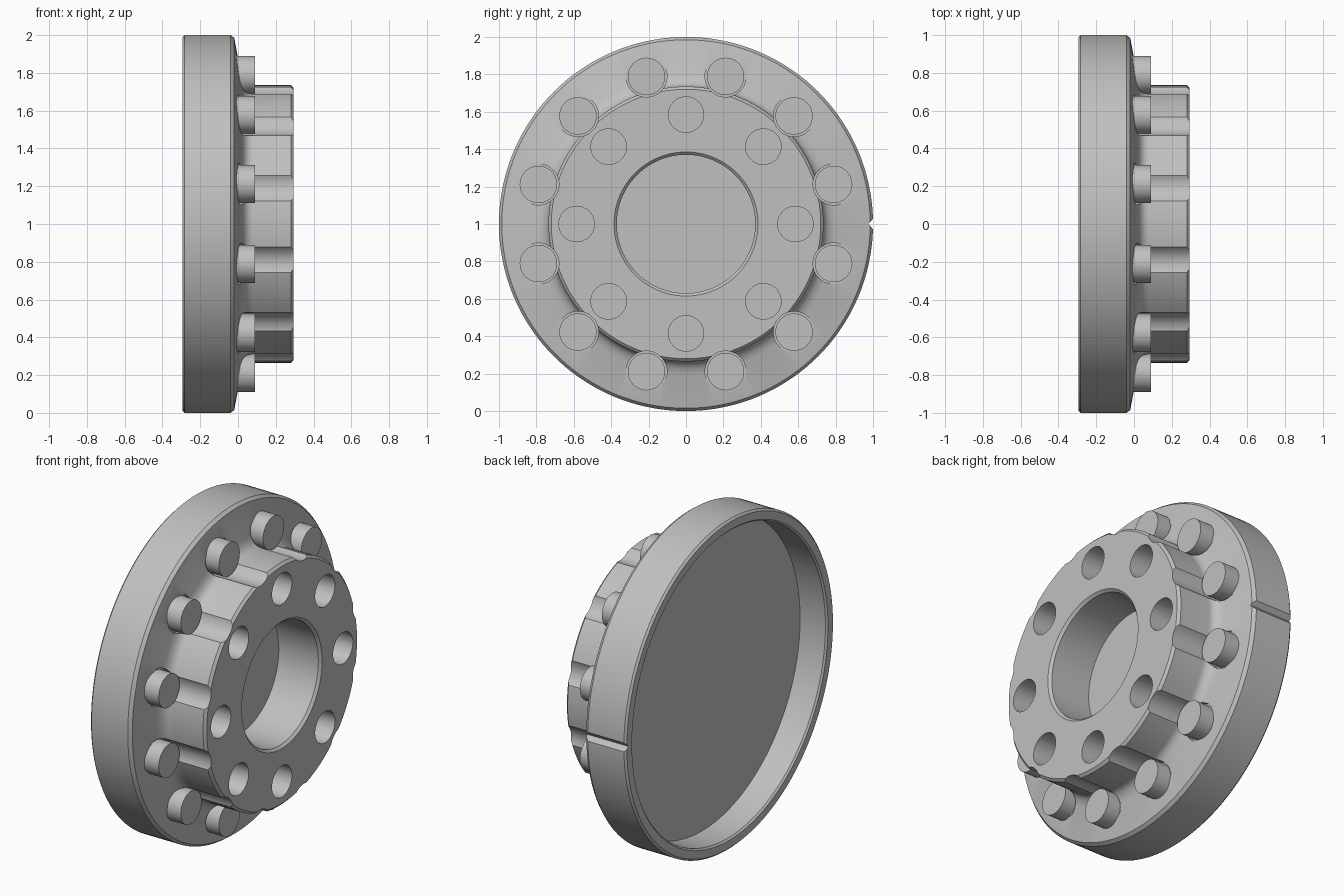
import bpy, bmesh, math
from mathutils import Matrix, Vector

cube = bpy.data.objects.get("Cube")
if cube:
    bpy.data.objects.remove(cube, do_unlink=True)

CENTRE = Vector((0, 0, 1))

steel = bpy.data.materials.new("grey steel")
steel.use_nodes = True
steel.diffuse_color = (0.53, 0.53, 0.53, 1)
steel.node_tree.nodes["Principled BSDF"].inputs["Base Color"].default_value = steel.diffuse_color


def finish(name, bm):
    bmesh.ops.recalc_face_normals(bm, faces=bm.faces[:])
    mesh = bpy.data.meshes.new(name)
    bm.to_mesh(mesh)
    bm.free()
    mesh.materials.append(steel)
    obj = bpy.data.objects.new(name, mesh)
    bpy.context.collection.objects.link(obj)
    return obj


def add_pin(bm, angle, ring, radius, x0, x1):
    """Cylinder along x, placed on a ring around the hub axis."""
    place = Vector(((x0 + x1) / 2, ring * math.cos(angle), ring * math.sin(angle)))
    bmesh.ops.create_cone(bm, cap_ends=True, segments=48, radius1=radius, radius2=radius,
                          depth=x1 - x0,
                          matrix=Matrix.Translation(CENTRE + place) @ Matrix.Rotation(math.pi / 2, 4, 'Y'))


def smooth(obj):
    bpy.ops.object.select_all(action='DESELECT')
    obj.select_set(True)
    bpy.context.view_layer.objects.active = obj
    bpy.ops.object.shade_smooth_by_angle(angle=math.radians(25))


def fillet(a, b, c, steps=8):
    """Curved blend from a to c, pulled towards b."""
    a, b, c = Vector(a), Vector(b), Vector(c)
    ts = [i / steps for i in range(steps + 1)]
    return [tuple(a * (1 - t) ** 2 + b * 2 * t * (1 - t) + c * t * t) for t in ts]


# Flange and hub: (x, radius) profile turned around the x axis
profile = [(-0.115, 0), (-0.115, 0.93), (-0.285, 0.93), (-0.295, 0.94), (-0.295, 0.988),
           (-0.283, 1), (-0.04, 1), (-0.02, 0.985)]
profile += fillet((0.015, 0.80), (0.033, 0.735), (0.08, 0.735))
profile += [(0.28, 0.735), (0.295, 0.72), (0.295, 0.385), (0.28, 0.37), (0.015, 0.37), (0.015, 0)]
bm = bmesh.new()
verts = [bm.verts.new(CENTRE + Vector((x, 0, r))) for x, r in profile]
edges = [bm.edges.new(pair) for pair in zip(verts, verts[1:])]
bmesh.ops.spin(bm, geom=verts + edges, cent=CENTRE, axis=(1, 0, 0),
               angle=math.tau, steps=144, use_merge=True)
bmesh.ops.remove_doubles(bm, verts=bm.verts[:], dist=0.0001)
body = finish("flanged_hub", bm)

pin_angles = [math.radians(15 + 30 * i) for i in range(12)]

# Cutter: pin pockets, blind holes and the rim notch
bm = bmesh.new()
for a in pin_angles:
    add_pin(bm, a, 0.817, 0.11, 0.0, 0.4)
for i in range(8):
    add_pin(bm, i * math.tau / 8, 0.585, 0.095, 0.02, 0.4)
notch = [(0.975, 0), (1.02, 0.05), (1.02, -0.05)]
ends = [[bm.verts.new((x, y, 1 + z)) for y, z in notch] for x in (-0.4, 0.1)]
for end in ends:
    bm.faces.new(end)
for i in range(3):
    j = (i + 1) % 3
    bm.faces.new((ends[0][i], ends[0][j], ends[1][j], ends[1][i]))
cutter = finish("cutter", bm)
cutter.hide_render = True

cut = body.modifiers.new("pockets", 'BOOLEAN')
cut.operation = 'DIFFERENCE'
cut.solver = 'EXACT'
cut.object = cutter
bpy.context.view_layer.objects.active = body
bpy.ops.object.modifier_apply(modifier=cut.name)
bpy.data.objects.remove(cutter, do_unlink=True)
smooth(body)

# Pins standing in the pockets
bm = bmesh.new()
for a in pin_angles:
    add_pin(bm, a, 0.817, 0.10, -0.01, 0.09)
smooth(finish("locating_pins", bm))
